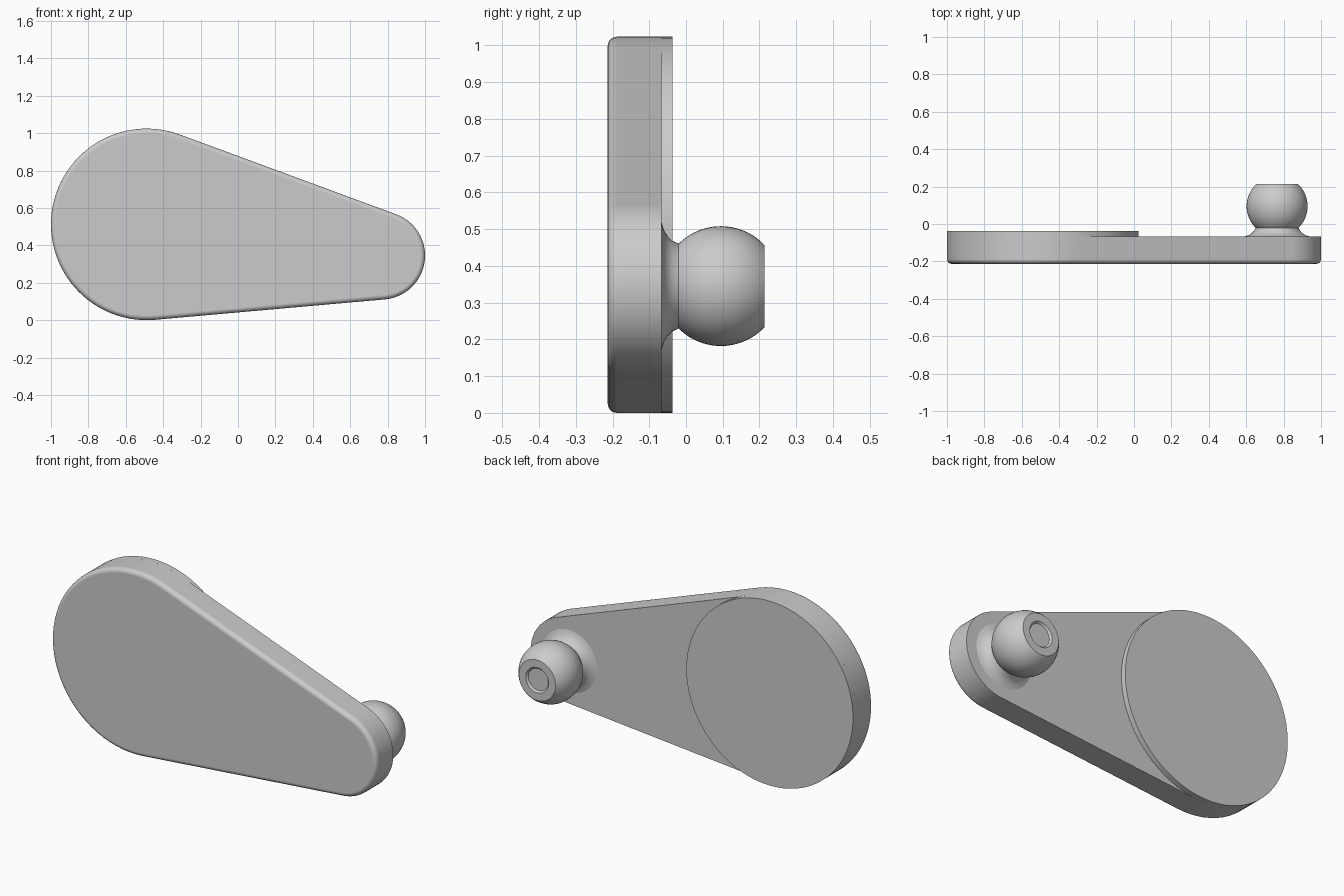
import bpy
import bmesh
import math

cube = bpy.data.objects.get("Cube")
if cube:
    bpy.data.objects.remove(cube, do_unlink=True)

grey = bpy.data.materials.new("light grey")
grey.use_nodes = True
grey.diffuse_color = (0.6, 0.6, 0.6, 1)
grey.node_tree.nodes["Principled BSDF"].inputs["Base Color"].default_value = (0.6, 0.6, 0.6, 1)

BIG = (-0.488, 0.512, 0.512)      # x, z, radius of the wide end
SMALL = (0.765, 0.345, 0.235)     # x, z, radius of the narrow end
FRONT, BACK, DISC_BACK = -0.213, -0.066, -0.037
ROUND = 0.025


def arc(x, z, r, y, start, end, steps):
    angles = [start + (end - start) * i / steps for i in range(steps + 1)]
    return [(x + r * math.cos(a), y, z + r * math.sin(a)) for a in angles]


def circle(x, z, r, y, steps=64):
    return arc(x, z, r, y, 0, math.tau, steps)[:-1]


def teardrop(inset, y):
    """Two end arcs joined by their common tangents."""
    (bx, bz, br), (sx, sz, sr) = BIG, SMALL
    dx, dz = sx - bx, sz - bz
    axis = math.atan2(dz, dx)
    spread = math.acos((br - sr) / math.hypot(dx, dz))
    upper, lower = axis + spread, axis - spread
    return (arc(bx, bz, br - inset, y, upper, lower + math.tau, 44)
            + arc(sx, sz, sr - inset, y, lower, upper, 32))


def loft(name, rings):
    """Skin a stack of matching rings and cap both ends."""
    bm = bmesh.new()
    loops = [[bm.verts.new(p) for p in ring] for ring in rings]
    n = len(loops[0])
    for a, b in zip(loops, loops[1:]):
        for i in range(n):
            j = (i + 1) % n
            bm.faces.new((a[i], a[j], b[j], b[i]))
    bm.faces.new(loops[0])
    bm.faces.new(loops[-1])
    bmesh.ops.recalc_face_normals(bm, faces=bm.faces)
    mesh = bpy.data.meshes.new(name)
    bm.to_mesh(mesh)
    bm.free()
    mesh.materials.append(grey)
    obj = bpy.data.objects.new(name, mesh)
    bpy.context.collection.objects.link(obj)
    bpy.ops.object.select_all(action='DESELECT')
    obj.select_set(True)
    bpy.context.view_layer.objects.active = obj
    bpy.ops.object.shade_smooth_by_angle(angle=math.radians(35))
    weighted = obj.modifiers.new("weighted normals", 'WEIGHTED_NORMAL')
    weighted.keep_sharp = True
    return obj


# Arm plate with a rounded front edge
turns = [math.pi / 2 * i / 5 for i in range(6)]
plate = [teardrop(ROUND * (1 - math.sin(t)), FRONT + ROUND * (1 - math.cos(t))) for t in turns]
loft("arm_plate", plate + [teardrop(0, BACK)])

# Raised round pad on the back of the wide end
loft("round_pad", [circle(*BIG, y, 96) for y in (BACK - 0.002, DISC_BACK)])

# Ball stud: flared neck, truncated ball, shallow recess in the end
BALL_R, BALL_Y = 0.163, 0.095
first = math.acos(0.115 / BALL_R)
last = math.asin((0.213 - BALL_Y) / BALL_R)
profile = [(0.172, BACK - 0.002), (0.172, BACK), (0.152, -0.06), (0.136, -0.05),
           (0.124, -0.038), (0.117, -0.024)]
for i in range(21):
    t = -first + (last + first) * i / 20
    profile.append((BALL_R * math.cos(t), BALL_Y + BALL_R * math.sin(t)))
profile += [(0.07, 0.213), (0.061, 0.203)]
loft("ball_stud", [circle(SMALL[0], SMALL[1], r, y, 48) for r, y in profile])
